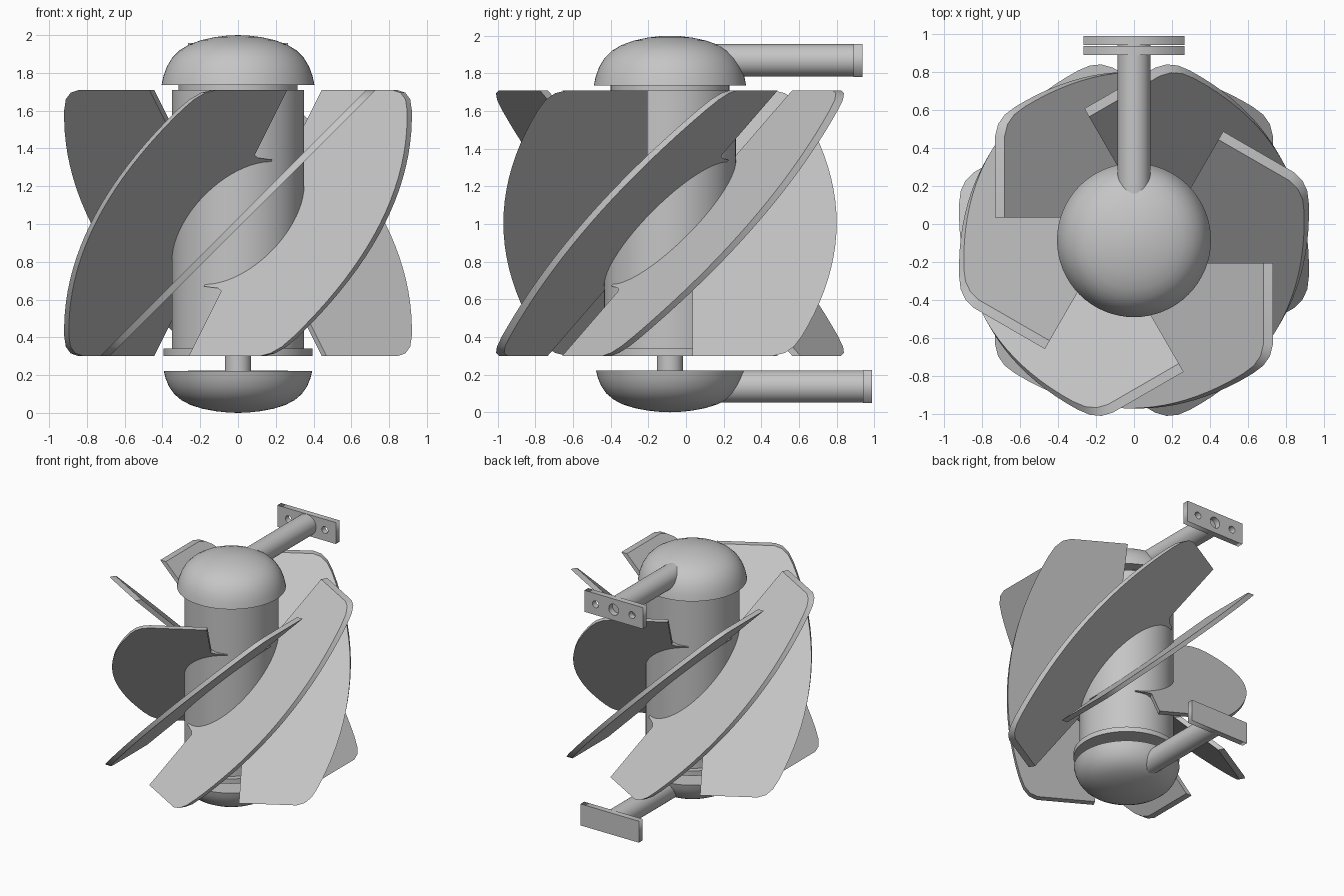
import bpy, bmesh, math
from mathutils import Matrix, Vector

if "Cube" in bpy.data.objects:
    bpy.data.objects.remove(bpy.data.objects["Cube"])

AXIS_Y = -0.085      # rotor axis
MID_Z = 1.005        # blade mid height

grey = bpy.data.materials.new("light_grey")
grey.diffuse_color = (0.56, 0.56, 0.56, 1)
grey.use_nodes = True
grey.node_tree.nodes["Principled BSDF"].inputs["Base Color"].default_value = grey.diffuse_color


def finish(name, bm, smooth=True):
    bmesh.ops.recalc_face_normals(bm, faces=bm.faces)
    me = bpy.data.meshes.new(name)
    bm.to_mesh(me)
    bm.free()
    ob = bpy.data.objects.new(name, me)
    bpy.context.collection.objects.link(ob)
    me.materials.append(grey)
    if smooth:
        bpy.ops.object.select_all(action='DESELECT')
        ob.select_set(True)
        bpy.context.view_layer.objects.active = ob
        bpy.ops.object.shade_smooth_by_angle(angle=math.radians(35))
    return ob


def lathe(name, profile, steps=64):
    """Revolve (radius, z) points around the rotor axis."""
    bm = bmesh.new()
    vs = [bm.verts.new((r, AXIS_Y, z)) for r, z in profile]
    edges = [bm.edges.new(p) for p in zip(vs, vs[1:])]
    bmesh.ops.spin(bm, geom=vs + edges, cent=(0, AXIS_Y, 0), axis=(0, 0, 1),
                   angle=math.tau, steps=steps)
    bmesh.ops.remove_doubles(bm, verts=bm.verts, dist=1e-4)
    return finish(name, bm)


def drum(name, r, z0, z1):
    return lathe(name, [(0, z0), (r, z0), (r, z1), (0, z1)])


# Rotor core
drum("rotor_body", 0.35, 0.32, 1.71)
drum("bottom_flange", 0.395, 0.30, 0.34)
drum("top_neck", 0.315, 1.70, 1.75)
drum("shaft", 0.07, 0.20, 0.31)


# Domed end caps
def dome(name, r, z_rim, z_tip):
    shape = [(1, 0), (0.975, 0.18), (0.93, 0.37), (0.86, 0.55), (0.76, 0.70),
             (0.64, 0.81), (0.48, 0.90), (0.30, 0.96), (0.14, 0.99), (0, 1)]
    lathe(name, [(0, z_rim)] + [(r * a, z_rim + (z_tip - z_rim) * b) for a, b in shape])


dome("top_dome", 0.405, 1.735, 2.0)
dome("bottom_dome", 0.393, 0.222, 0.0)


# Six flat slanted blades: u runs up the slant, v runs outward
def blade_outline():
    corner = [(0.705, 0.12), (0.705, 0.55), (0.69, 0.61), (0.655, 0.66)]
    outer = [(u, 0.885 - 0.51 * u * u) for u in
             [0.6 - 1.2 * i / 20 for i in range(21)]]
    foot = [(-u, v) for u, v in reversed(corner)]
    root_low = [(-0.36, 0.12), (-0.345, 0.09), (-0.335, 0.0)]
    inner = [(-0.325 * math.cos(t), 0.325 * math.sin(t)) for t in
             [math.pi * i / 24 for i in range(25)]]
    root_high = [(-u, v) for u, v in reversed(root_low)]
    return corner + outer + foot + root_low + inner + root_high


def blade(i, half=0.025):
    bm = bmesh.new()
    face = bm.faces.new([bm.verts.new((u - half, -v, MID_Z + u))
                         for u, v in blade_outline()])
    ext = bmesh.ops.extrude_face_region(bm, geom=[face], use_keep_orig=True)
    moved = [g for g in ext["geom"] if isinstance(g, bmesh.types.BMVert)]
    bmesh.ops.translate(bm, verts=moved, vec=(2 * half, 0, 0))
    turn = Matrix.Rotation(i * math.tau / 6, 4, 'Z')
    bmesh.ops.transform(bm, verts=bm.verts,
                        matrix=Matrix.Translation((0, AXIS_Y, 0)) @ turn)
    finish(f"blade_{i + 1}", bm)


for i in range(6):
    blade(i)


# Round mounting arms pointing back
def arm(name, z, y_end, y_start=0.1):
    bm = bmesh.new()
    m = Matrix.Translation((0, (y_start + y_end) / 2, z)) @ Matrix.Rotation(math.pi / 2, 4, 'X')
    bmesh.ops.create_cone(bm, cap_ends=True, segments=48, radius1=0.086, radius2=0.086,
                          depth=y_end - y_start, matrix=m)
    finish(name, bm)


arm("top_arm", 1.869, 0.889)
arm("bottom_arm", 0.137, 0.941)


# Mounting plates: filled outline with optional round holes
def plate(name, z, y, holes):
    cu = bpy.data.curves.new(name, 'CURVE')
    cu.dimensions, cu.fill_mode, cu.extrude = '2D', 'BOTH', 0.024
    loops = [[(-0.265, -0.088), (0.265, -0.088), (0.265, 0.088), (-0.265, 0.088)]]
    for x, r in holes:
        loops.append([(x + r * math.cos(a), r * math.sin(a)) for a in
                      [math.tau * k / 28 for k in range(28)]])
    for pts in loops:
        sp = cu.splines.new('POLY')
        sp.points.add(len(pts) - 1)
        for p, (a, b) in zip(sp.points, pts):
            p.co = (a, b, 0, 1)
        sp.use_cyclic_u = True
    ob = bpy.data.objects.new(name, cu)
    bpy.context.collection.objects.link(ob)
    ob.location = Vector((0, y, z))
    ob.rotation_euler = (math.pi / 2, 0, 0)
    cu.materials.append(grey)
    bpy.ops.object.select_all(action='DESELECT')
    ob.select_set(True)
    bpy.context.view_layer.objects.active = ob
    bpy.ops.object.convert(target='MESH')


plate("top_plate", 1.869, 0.913, [(-0.165, 0.028), (0, 0.045), (0.165, 0.028)])
plate("bottom_plate", 0.137, 0.965, [])
